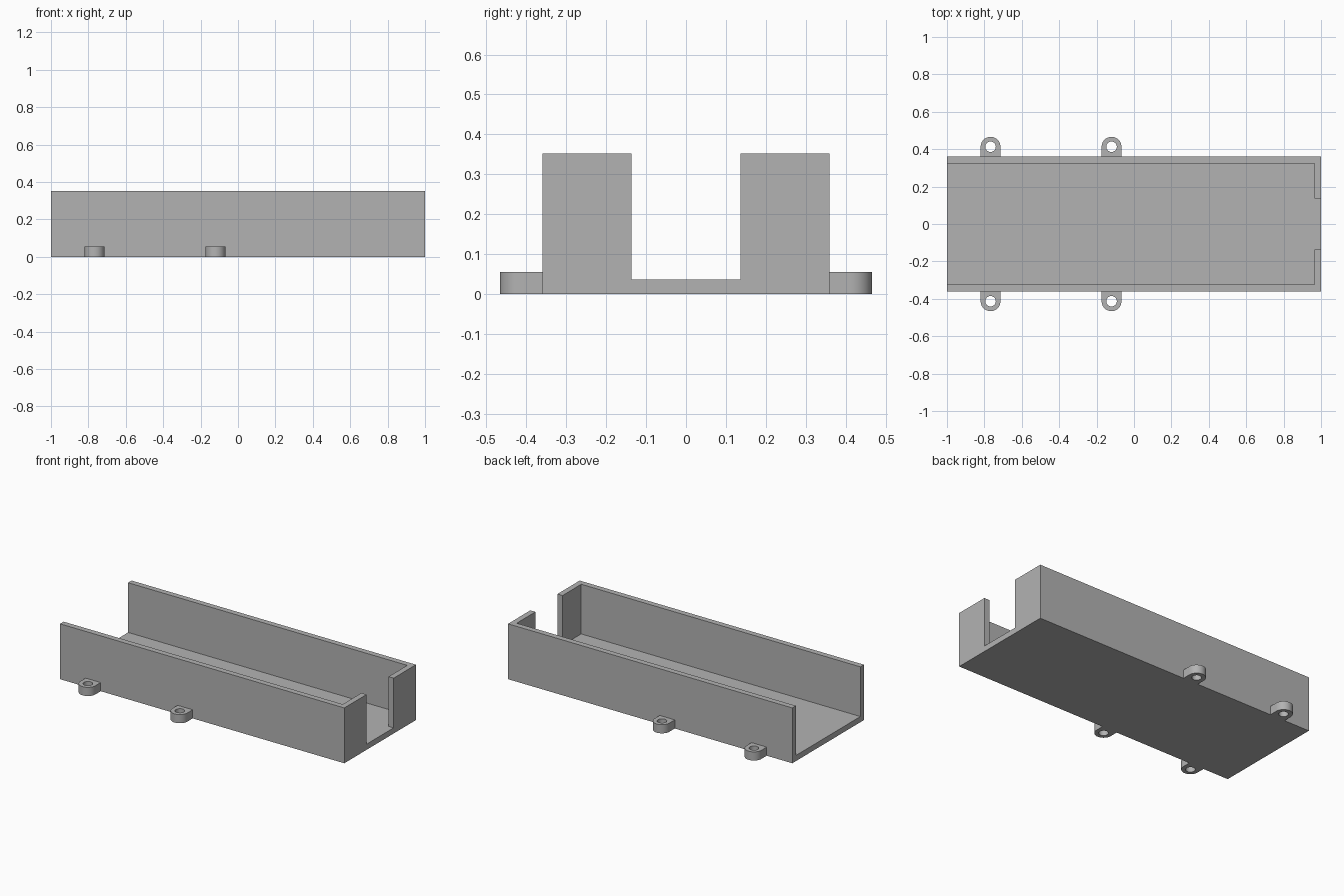
import bpy, bmesh, math

if "Cube" in bpy.data.objects:
    bpy.data.objects.remove(bpy.data.objects["Cube"])

L, W, H = 1.0, 0.36, 0.352      # half length, half width, height
T = 0.036                       # wall and floor thickness
SLOT = 0.136                    # half width of the end opening
TAB_R, HOLE_R, TAB_H = 0.053, 0.028, 0.055
SEGMENTS = 48

grey = bpy.data.materials.new("plain grey")
grey.diffuse_color = (0.45, 0.45, 0.45, 1)
grey.use_nodes = True
grey.node_tree.nodes["Principled BSDF"].inputs["Base Color"].default_value = grey.diffuse_color


def add_object(name, bm):
    bmesh.ops.recalc_face_normals(bm, faces=bm.faces)
    mesh = bpy.data.meshes.new(name)
    bm.to_mesh(mesh)
    bm.free()
    mesh.materials.append(grey)
    obj = bpy.data.objects.new(name, mesh)
    bpy.context.collection.objects.link(obj)
    return obj


def box(name, low, high):
    bm = bmesh.new()
    bmesh.ops.create_cube(bm, size=1)
    for v in bm.verts:
        v.co = [(a + b) / 2 + c * (b - a) for a, b, c in zip(low, high, v.co)]
    return add_object(name, bm)


def cut(obj, cutter):
    mod = obj.modifiers.new("cut", 'BOOLEAN')
    mod.operation = 'DIFFERENCE'
    mod.solver = 'EXACT'
    mod.object = cutter
    cutter.hide_render = True
    cutter.hide_set(True)


def tab(name, x, side):
    """Round-ended mounting tab with a through hole; flat end meets the wall."""
    bm = bmesh.new()
    rings = []
    for z in (0, TAB_H):
        outer, inner = [], []
        for i in range(SEGMENTS):
            a = 2 * math.pi * i / SEGMENTS
            c, s = math.cos(a), math.sin(a)
            r = TAB_R if s >= 0 else TAB_R / max(abs(c), abs(s))
            outer.append(bm.verts.new((x + r * c, side * (W + TAB_R + r * s), z)))
            inner.append(bm.verts.new((x + HOLE_R * c,
                                       side * (W + TAB_R + HOLE_R * s), z)))
        rings.append((outer, inner))
    (ob, ib), (ot, it) = rings
    for a, b in ((ob, ot), (ot, it), (it, ib), (ib, ob)):
        for i in range(SEGMENTS):
            j = (i + 1) % SEGMENTS
            bm.faces.new((a[i], a[j], b[j], b[i]))
    obj = add_object(name, bm)
    bpy.ops.object.select_all(action='DESELECT')
    obj.select_set(True)
    bpy.context.view_layer.objects.active = obj
    bpy.ops.object.shade_smooth_by_angle(angle=math.radians(30))


# Tray: open top, open left end, slotted right end
tray = box("tray", (-L, -W, 0), (L, W, H))
cut(tray, box("cavity_cutter", (-L - 0.2, -W + T, T), (L - T, W - T, H + 0.2)))
cut(tray, box("slot_cutter", (L - 0.2, -SLOT, T), (L + 0.2, SLOT, H + 0.2)))

# Mounting tabs, two along each long wall
for side, label in ((-1, "front"), (1, "back")):
    for x, place in ((-0.767, "outer"), (-0.12, "inner")):
        tab(f"{label}_{place}_tab", x, side)
